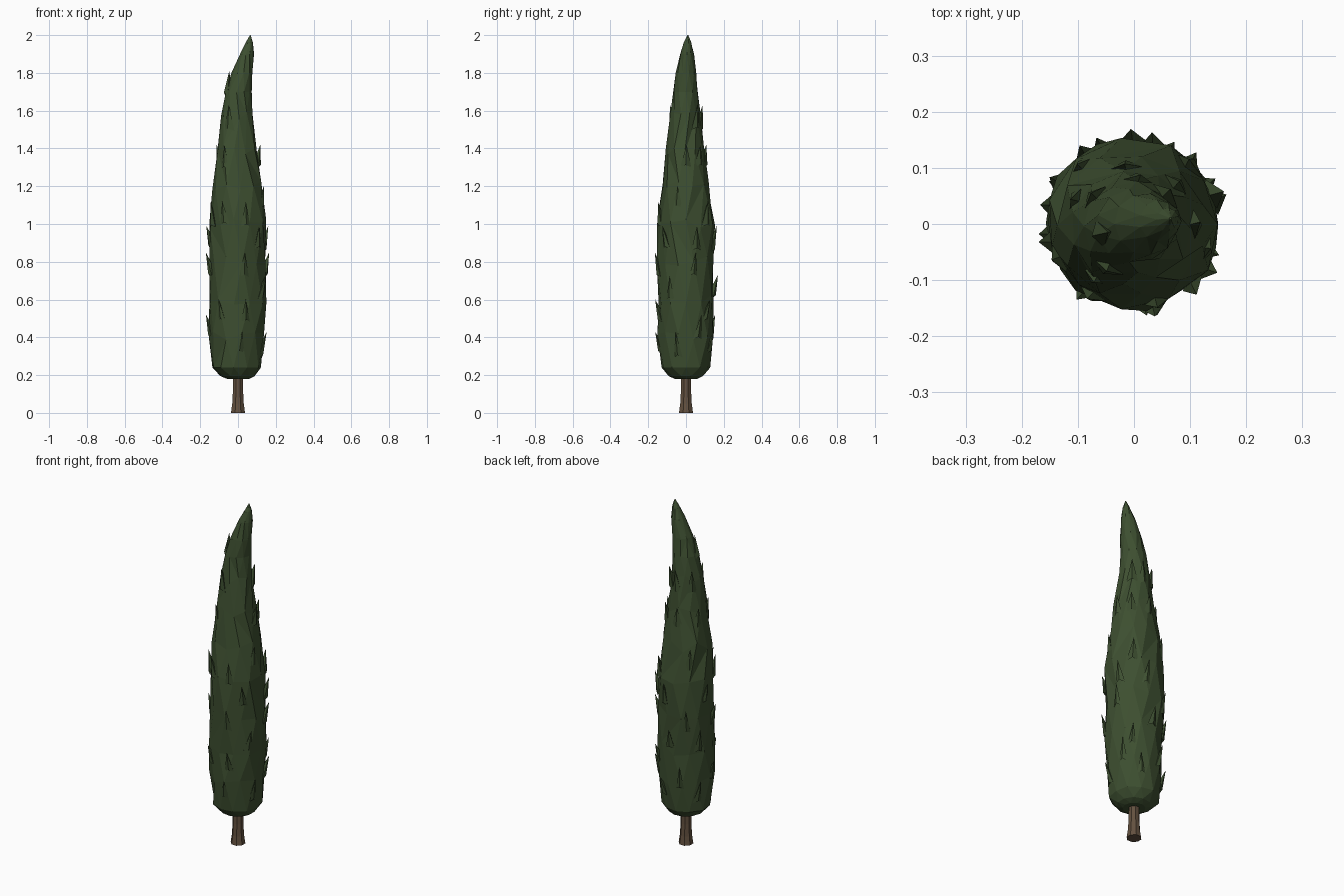
import bpy, bmesh, math, random
from mathutils import Vector

random.seed(4)
cube = bpy.data.objects.get("Cube")
if cube:
    bpy.data.objects.remove(cube)


def material(name, rgb):
    m = bpy.data.materials.new(name)
    m.use_nodes = True
    m.diffuse_color = (*rgb, 1)
    m.node_tree.nodes["Principled BSDF"].inputs["Base Color"].default_value = (*rgb, 1)
    return m


def finish(bm, name, mat):
    bmesh.ops.recalc_face_normals(bm, faces=bm.faces)
    mesh = bpy.data.meshes.new(name)
    bm.to_mesh(mesh)
    bm.free()
    mesh.materials.append(mat)
    obj = bpy.data.objects.new(name, mesh)
    bpy.context.collection.objects.link(obj)
    return obj


def loft(bm, rings):
    """Skin a list of point rings and cap both ends."""
    loops = [[bm.verts.new(p) for p in ring] for ring in rings]
    n = len(loops[0])
    for a, b in zip(loops, loops[1:]):
        for i in range(n):
            bm.faces.new((a[i], a[(i + 1) % n], b[(i + 1) % n], b[i]))
    bm.faces.new(loops[0])
    bm.faces.new(loops[-1])


green = material("cypress green", (0.047, 0.078, 0.030))
brown = material("bark brown", (0.125, 0.082, 0.050))

# Crown profile: height, centre x, centre y, radius x, radius y
PROFILE = [
    (0.18, 0, 0, 0.06, 0.06), (0.195, 0, 0, 0.09, 0.09),
    (0.24, -0.005, 0, 0.13, 0.132), (0.40, -0.005, 0, 0.147, 0.147),
    (0.60, 0, 0, 0.153, 0.15), (0.80, 0, 0, 0.156, 0.152),
    (1.00, 0, 0, 0.153, 0.148), (1.20, -0.005, -0.003, 0.13, 0.127),
    (1.40, -0.003, -0.008, 0.107, 0.10), (1.58, -0.006, -0.004, 0.083, 0.08),
    (1.70, 0.002, -0.002, 0.071, 0.066), (1.80, 0.022, 0, 0.056, 0.056),
    (1.90, 0.047, 0.005, 0.037, 0.037), (1.96, 0.06, 0.008, 0.019, 0.02),
    (2.00, 0.065, 0.01, 0.002, 0.002),
]
SIDES = 11


def crown_point(z, angle, offset=0.0):
    """Point on the crown at a height and angle, pushed out by offset."""
    z_in = min(max(z, PROFILE[0][0]), PROFILE[-1][0])
    for a, b in zip(PROFILE, PROFILE[1:]):
        if z_in <= b[0]:
            t = (z_in - a[0]) / (b[0] - a[0])
            _, cx, cy, rx, ry = [p + (q - p) * t for p, q in zip(a, b)]
            break
    return Vector((cx + (rx + offset) * math.cos(angle),
                   cy + (ry + offset) * math.sin(angle), z))


# Crown: uneven faceted body, alternate rings twisted by half a side
bm = bmesh.new()
rings = []
for k, row in enumerate(PROFILE):
    ring = []
    wobble = 0.0 if k in (0, len(PROFILE) - 1) else 0.045 * row[3]
    lift = 0.03 if 3 <= k <= 9 else 0.0
    for i in range(SIDES):
        angle = math.tau * (i + 0.5 * (k % 2)) / SIDES
        p = crown_point(row[0], angle, random.uniform(-wobble, wobble))
        p.z += random.uniform(-lift, lift)
        ring.append(p)
    rings.append(ring)
loft(bm, rings)
bmesh.ops.triangulate(bm, faces=bm.faces)
finish(bm, "crown", green)

# Tufts: upright pointed wedges; tip height, then angles in degrees
TUFTS = [
    (0.43, (-85, -18, 65, 150)), (0.52, (188, 110, 25)),
    (0.60, (-73, -125, 45)), (0.73, (90, -35, 150)),
    (0.85, (-78, 15, 194, 125)), (0.99, (22, -45, 75, 165)),
    (1.12, (-74, -118, 48, 205)), (1.20, (130, -20)),
    (1.42, (2, -125, 45, 95, 150)), (1.63, (-120, 45, 85, 140)),
    (1.81, (195,)),
]
bm = bmesh.new()
for z, angles in TUFTS:
    for degrees in angles:
        a = math.radians(degrees)
        radius = crown_point(z, a).xy.length
        height = random.uniform(0.11, 0.14)
        spread = random.uniform(0.022, 0.03) / max(radius, 0.06)
        tip = crown_point(z, a + random.uniform(-0.08, 0.08), 0.018)
        left = crown_point(z - height, a - spread, -0.004)
        right = crown_point(z - height, a + spread, -0.004)
        keel = crown_point(z - height * 0.9, a, 0.008)
        root = crown_point(z - height * 0.6, a, -0.02)
        tip, left, right, keel, root = [bm.verts.new(p) for p in (tip, left, right, keel, root)]
        for face in ((left, keel, tip), (keel, right, tip), (right, root, tip),
                     (root, left, tip), (left, root, right, keel)):
            bm.faces.new(face)
finish(bm, "foliage_tufts", green)

# Trunk: eight-sided, flared at the foot
bm = bmesh.new()
loft(bm, [[(r * math.cos(math.tau * (i + 0.5) / 8), r * math.sin(math.tau * (i + 0.5) / 8), z)
           for i in range(8)]
          for z, r in ((0, 0.04), (0.05, 0.033), (0.12, 0.029), (0.24, 0.028))])
finish(bm, "trunk", brown)
